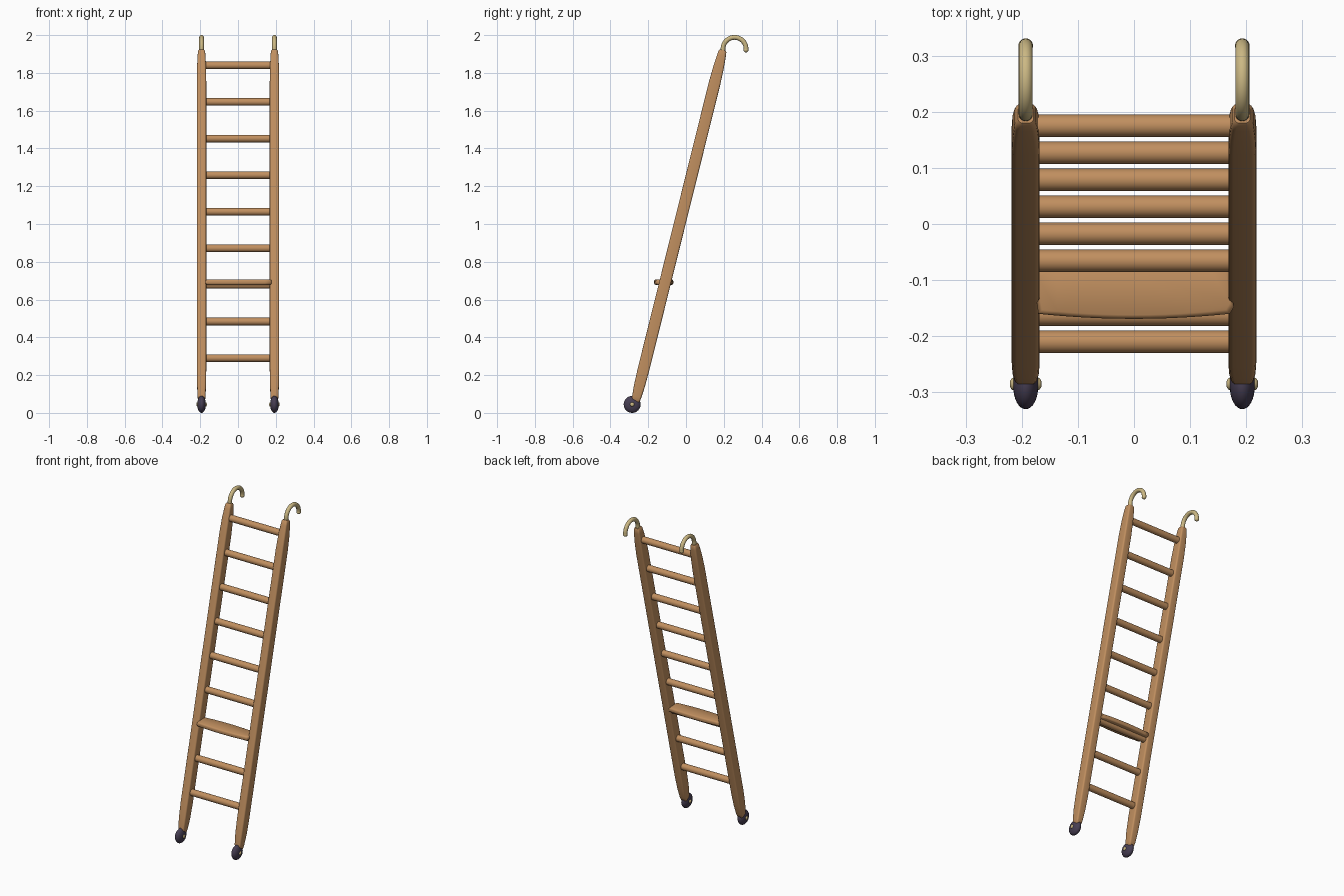
import bpy, bmesh, math
from mathutils import Vector

if "Cube" in bpy.data.objects:
    bpy.data.objects.remove(bpy.data.objects["Cube"])


def mat(name, rgb):
    m = bpy.data.materials.new(name)
    m.diffuse_color = (*rgb, 1)
    m.use_nodes = True
    m.node_tree.nodes["Principled BSDF"].inputs["Base Color"].default_value = m.diffuse_color
    return m


WOOD = mat("warm wood", (0.53, 0.275, 0.115))
BRASS = mat("pale brass", (0.60, 0.48, 0.23))
RUBBER = mat("dark rubber", (0.062, 0.048, 0.085))

SLOPE = 0.2484                      # lean of the ladder, dy / dz
RAIL_X = 0.193


def axis_y(z):
    return 0.175 + (z - 1.84) * SLOPE


def finish(name, bm, material, angle=40):
    bmesh.ops.recalc_face_normals(bm, faces=bm.faces)
    me = bpy.data.meshes.new(name)
    bm.to_mesh(me)
    bm.free()
    ob = bpy.data.objects.new(name, me)
    bpy.context.collection.objects.link(ob)
    me.materials.append(material)
    bpy.ops.object.select_all(action='DESELECT')
    ob.select_set(True)
    bpy.context.view_layer.objects.active = ob
    bpy.ops.object.shade_smooth_by_angle(angle=math.radians(angle))
    return ob


def skin(rings):
    """Join a list of closed rings into a capped solid."""
    bm = bmesh.new()
    loops = [[bm.verts.new(p) for p in r] for r in rings]
    n = len(loops[0])
    for a, b in zip(loops, loops[1:]):
        for i in range(n):
            j = (i + 1) % n
            bm.faces.new((a[i], a[j], b[j], b[i]))
    bm.faces.new(loops[0][::-1])
    bm.faces.new(loops[-1])
    return bm


def rounded_rect(hx, hy, r, seg=4):
    pts = []
    for k, (sx, sy) in enumerate([(1, 1), (-1, 1), (-1, -1), (1, -1)]):
        for s in range(seg + 1):
            a = math.pi / 2 * (k + s / seg)
            pts.append((sx * (hx - r) + r * math.cos(a), sy * (hy - r) + r * math.sin(a)))
    return pts


def lathe_x(profile, center, n=32):
    """Rings of (x, radius) around an axis parallel to x."""
    cx, cy, cz = center
    return skin([[(cx + x, cy + r * math.cos(2 * math.pi * i / n), cz + r * math.sin(2 * math.pi * i / n))
                  for i in range(n)] for x, r in profile])


along = Vector((0, SLOPE, 1)).normalized()
across = Vector((0, along.z, -along.y))
base = Vector((0, axis_y(0.055), 0.055))
length = (1.921 - 0.055) / along.z

# rail sections: distance from bottom, half width, half depth
sections = [(0, 0.013, 0.015), (0.008, 0.018, 0.021), (0.03, 0.0205, 0.0245), (0.09, 0.0235, 0.029),
            (0.18, 0.025, 0.031), (length - 0.18, 0.025, 0.031), (length - 0.09, 0.0235, 0.028),
            (length - 0.03, 0.0205, 0.0235), (length - 0.008, 0.0185, 0.021), (length, 0.014, 0.016)]

for side, sx in (("left", -1), ("right", 1)):
    x0 = sx * RAIL_X
    # leaning side rail with tapered ends
    rings = []
    for t, hx, hd in sections:
        c = base + along * t
        rings.append([c + Vector((x0 + u, 0, 0)) + across * v for u, v in rounded_rect(hx, hd, 0.009)])
    finish(side + "_rail", skin(rings), WOOD, 50)

    # lens shaped wheel and its hub
    wheel_c = (x0, -0.285, 0.045)
    prof = [(0.0225 * math.cos(a), 0.045 * math.sin(a) ** 0.9)
            for a in [math.pi * (k + 1) / 16 for k in range(15)]]
    finish(side + "_wheel", lathe_x(prof, wheel_c), RUBBER, 60)
    hub = [(-0.028, 0.005), (-0.025, 0.010), (-0.020, 0.012), (0.020, 0.012), (0.025, 0.010), (0.028, 0.005)]
    finish(side + "_wheel_hub", lathe_x(hub, wheel_c, 20), BRASS, 60)

    # curved hook on top of the rail
    hc, hr, tube = Vector((x0, 0.257, 1.927)), 0.061, 0.0125
    path = [Vector((x0, 0.186, 1.87))]
    path += [hc + Vector((0, -hr * math.cos(a), hr * math.sin(a)))
             for a in [math.radians(-2 + 187 * k / 24) for k in range(25)]]
    rings = []
    for i, p in enumerate(path):
        d = (path[min(i + 1, len(path) - 1)] - path[max(i - 1, 0)]).normalized()
        nrm = Vector((0, d.z, -d.y))
        rings.append([p + (Vector((1, 0, 0)) * math.cos(q) + nrm * math.sin(q)) * tube
                      for q in [2 * math.pi * k / 16 for k in range(16)]])
    bm = skin(rings)
    tip = bmesh.ops.create_uvsphere(bm, u_segments=16, v_segments=10, radius=0.0132)
    bmesh.ops.translate(bm, verts=tip["verts"], vec=path[-1])
    finish(side + "_hook", bm, BRASS, 60)

# nine round rungs
for k in range(9):
    z = 0.29 + k * 0.19375
    finish("rung_%d" % (k + 1), lathe_x([(-0.18, 0.02), (0.18, 0.02)], (0, axis_y(z), z), 24), WOOD)

# flat step with bowed front and back edges
cy, cz, N = -0.118, 0.692, 12


def step_outline(inset):
    hx, hy, r = 0.178 - inset, 0.042 - inset, 0.012
    pts = []
    for s in (1, -1):
        for k in range(N + 1):
            u = 1 - 2 * k / N
            bow = 0.009 * (1 - u * u)
            pts.append((s * u * (hx - r * 0.6), s * (hy + bow)))
        pts.append((-s * hx, s * (hy - r)))
    return pts


step = [[(x, cy + y, cz + dz) for x, y in step_outline(i)]
        for dz, i in [(-0.014, 0.007), (-0.011, 0.002), (-0.005, 0), (0.005, 0), (0.011, 0.002), (0.014, 0.007)]]
finish("flat_step", skin(step), WOOD, 50)
